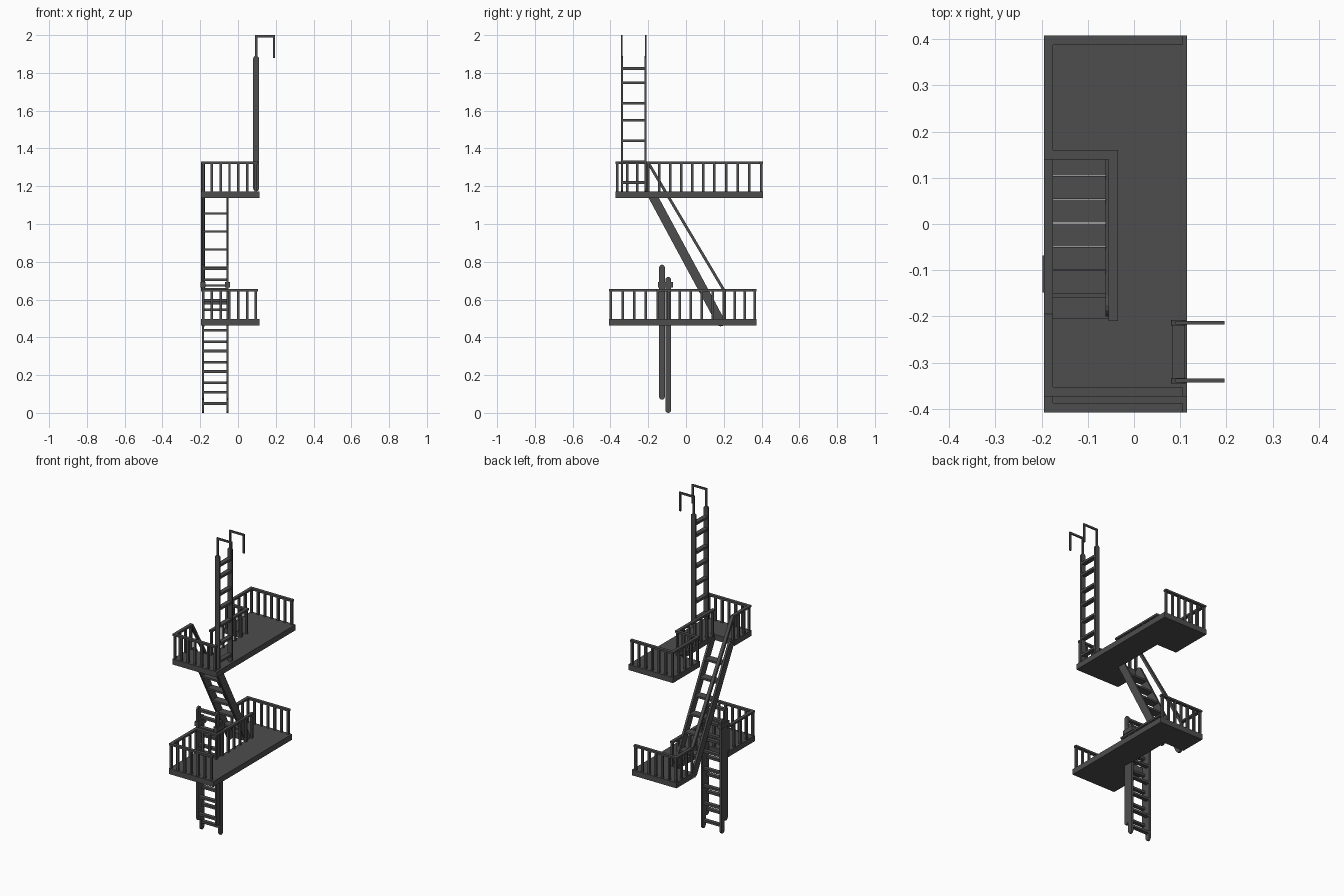
import bpy, bmesh, math
from mathutils import Vector

if "Cube" in bpy.data.objects:
    bpy.data.objects.remove(bpy.data.objects["Cube"])

iron = bpy.data.materials.new("dark_iron")
iron.diffuse_color = (0.075, 0.075, 0.075, 1)
iron.use_nodes = True
iron.node_tree.nodes["Principled BSDF"].inputs["Base Color"].default_value = iron.diffuse_color


def finish(name, bm):
    bmesh.ops.recalc_face_normals(bm, faces=bm.faces)
    me = bpy.data.meshes.new(name)
    bm.to_mesh(me)
    bm.free()
    me.materials.append(iron)
    ob = bpy.data.objects.new(name, me)
    bpy.context.collection.objects.link(ob)
    return ob


def box(bm, x0, x1, y0, y1, z0, z1):
    vs = bmesh.ops.create_cube(bm, size=1)["verts"]
    for v in vs:
        v.co = ((x0 + x1) / 2 + v.co.x * (x1 - x0),
                (y0 + y1) / 2 + v.co.y * (y1 - y0),
                (z0 + z1) / 2 + v.co.z * (z1 - z0))


def prism(bm, pts, offset):
    face = bm.faces.new([bm.verts.new(p) for p in pts])
    ext = bmesh.ops.extrude_face_region(bm, geom=[face], use_keep_orig=True)["geom"]
    for v in ext:
        if isinstance(v, bmesh.types.BMVert):
            v.co += Vector(offset)


def capsule(a, b, r, n=6):
    """Round-ended bar outline between 2D centres a and b."""
    ang = math.atan2(b[1] - a[1], b[0] - a[0])
    out = []
    for c, s in ((b, -math.pi / 2), (a, math.pi / 2)):
        for i in range(n + 1):
            t = ang + s + math.pi * i / n
            out.append((c[0] + r * math.cos(t), c[1] + r * math.sin(t)))
    return out


XO, XI, XE = -0.185, -0.045, 0.105    # outer edge rail, inner rail, wall end


def railing(bm, p, q, n, z):
    """Top rail plus n balusters from p to q, standing on height z."""
    h = 0.01
    box(bm, min(p[0], q[0]) - h, max(p[0], q[0]) + h,
        min(p[1], q[1]) - h, max(p[1], q[1]) + h, z + 0.145, z + 0.157)
    for i in range(n):
        x = p[0] + (q[0] - p[0]) * i / (n - 1)
        y = p[1] + (q[1] - p[1]) * i / (n - 1)
        box(bm, x - .0065, x + .0065, y - .0065, y + .0065, z - 0.005, z + 0.15)


# Two landings: the lower one is the upper one mirrored in y
for name, s, z in (("upper", 1, 1.173), ("lower", -1, 0.498)):
    bm = bmesh.new()
    outline = [(-.195, -.373), (.115, -.373), (.115, .408), (-.195, .408),
               (-.195, .14), (-.055, .14), (-.055, -.205), (-.195, -.205)]
    prism(bm, [(x, s * y, z - 0.035) for x, y in outline], (0, 0, 0.035))
    finish(name + "_platform", bm)
    bm = bmesh.new()
    for p, q, n in (((XO, .398), (XE - .01, .398), 7),
                    ((XO, .398), (XO, .15), 5),
                    ((XO, .15), (XI, .15), 4),
                    ((XI, .15), (XI, -.2), 7),
                    ((XO, -.363), (XE - .01, -.363), 7),
                    ((XO, -.363), (XO, -.205), 4)):
        railing(bm, (p[0], s * p[1]), (q[0], s * q[1]), n, z)
    finish(name + "_railing", bm)

# Stair stringers
bm = bmesh.new()
top, bot = (-.176, 1.148), (.183, .482)
for x in (-.191, -.062):
    prism(bm, [(x, y, z) for y, z in capsule(top, bot, .024)], (.013, 0, 0))
finish("stair_stringers", bm)

# Stair treads
bm = bmesh.new()
for i in range(6):
    z = 1.055 - .095 * i
    y = top[0] + (top[1] - z) * (bot[0] - top[0]) / (top[1] - bot[1])
    box(bm, -.18, -.06, y - .025, y + .025, z - .006, z + .006)
finish("stair_treads", bm)

# Sloping handrail between the landings
bm = bmesh.new()
prism(bm, [(-.195, -.212, 1.33), (-.195, -.195, 1.33),
           (-.195, .212, .645), (-.195, .195, .645)], (.02, 0, 0))
finish("stair_handrail", bm)

# Two sliding ladders at the bottom
for name, y, z0, z1, first in (("fixed_drop_ladder", -.127, .07, .785, .11),
                               ("sliding_drop_ladder", -.094, 0, .72, .05)):
    bm = bmesh.new()
    for x in (-.185, -.055):
        prism(bm, [(x - .006, a, b) for a, b in
                   capsule((y, z0 + .0155), (y, z1 - .0155), .0155)], (.012, 0, 0))
    for i in range(7):
        z = first + .109 * i
        if z < z1 - .005:
            box(bm, -.185, -.055, y - .012, y + .012, z - .007, z + .007)
    finish(name, bm)

# Brackets clamping the ladders together
bm = bmesh.new()
for x in (-.185, -.055):
    box(bm, x - .013, x + .013, -.148, -.068, .665, .693)
finish("ladder_brackets", bm)

# Roof ladder
bm = bmesh.new()
for y in (-.34, -.215):
    prism(bm, [(a, y - .005, b) for a, b in
               capsule((.096, 1.188), (.096, 1.875), .0155)], (0, .012, 0))
for z in (1.22, 1.33, 1.44, 1.55, 1.64, 1.747, 1.823):
    box(bm, .082, .11, -.335, -.21, z - .007, z + .007)
finish("roof_ladder", bm)

# Hooks over the parapet
bm = bmesh.new()
hook = [(.09, 1.87), (.09, 2.0), (.196, 2.0), (.196, 1.88),
        (.184, 1.88), (.184, 1.988), (.102, 1.988), (.102, 1.87)]
for y in (-.34, -.215):
    prism(bm, [(a, y - .003, b) for a, b in hook], (0, .008, 0))
finish("roof_hooks", bm)
